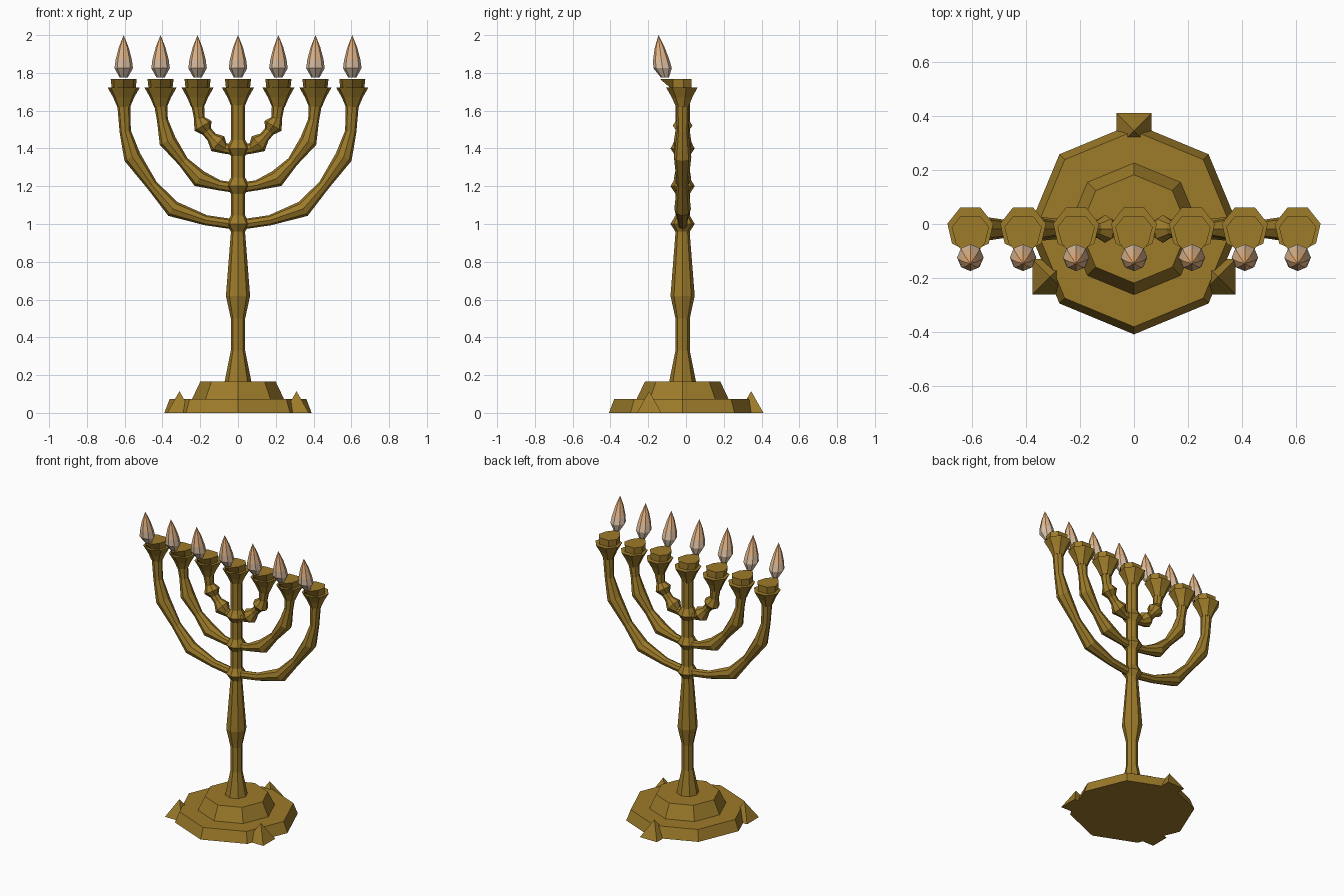
import bpy
import bmesh
import math
from mathutils import Vector

if "Cube" in bpy.data.objects:
    bpy.data.objects.remove(bpy.data.objects["Cube"])

CENTRE_Y = -0.018


def make_material(name, rgb):
    mat = bpy.data.materials.new(name)
    mat.use_nodes = True
    mat.diffuse_color = (*rgb, 1)
    mat.node_tree.nodes["Principled BSDF"].inputs["Base Color"].default_value = (*rgb, 1)
    return mat


gold = make_material("aged_gold", (0.335, 0.197, 0.023))
flame_tip = make_material("flame_orange", (0.80, 0.42, 0.18))
flame_mid = make_material("flame_tan", (0.78, 0.48, 0.26))
flame_body = make_material("flame_beige", (0.75, 0.54, 0.37))
flame_low = make_material("flame_pale", (0.72, 0.56, 0.42))


def loft(name, rings, mats=(gold,)):
    """Skin equal-length rings of points and cap both ends; one material per band."""
    bm = bmesh.new()
    loops = [[bm.verts.new(p) for p in ring] for ring in rings]
    for band, (a, b) in enumerate(zip(loops, loops[1:])):
        for i in range(len(a)):
            j = (i + 1) % len(a)
            face = bm.faces.new((a[i], a[j], b[j], b[i]))
            face.material_index = min(band, len(mats) - 1)
    bm.faces.new(loops[0][::-1])
    bm.faces.new(loops[-1]).material_index = len(mats) - 1
    bmesh.ops.remove_doubles(bm, verts=bm.verts, dist=0.0005)
    bmesh.ops.recalc_face_normals(bm, faces=bm.faces)
    mesh = bpy.data.meshes.new(name)
    bm.to_mesh(mesh)
    bm.free()
    for mat in mats:
        mesh.materials.append(mat)
    obj = bpy.data.objects.new(name, mesh)
    bpy.context.collection.objects.link(obj)
    return obj


def ring(x, y, z, r, sides=8):
    """Horizontal polygon with one corner facing the front."""
    angles = [-math.pi / 2 + math.tau * i / sides for i in range(sides)]
    return [Vector((x + r * math.cos(a), y + r * math.sin(a), z)) for a in angles]


def turned(name, profile, x=0, sides=8):
    return loft(name, [ring(x, CENTRE_Y, z, r, sides) for r, z in profile])


# Stepped octagonal base
turned("base_lower_step", [(0.39, 0), (0.362, 0.073)])
turned("base_upper_step", [(0.245, 0.07), (0.2, 0.165)])

# Three pyramid feet
for i, (x, y) in enumerate([(0, 0.345), (0.31, -0.195), (-0.31, -0.195)]):
    h = 0.065
    square = [Vector((x + sx * h, y + sy * h, 0)) for sx, sy in ((-1, -1), (1, -1), (1, 1), (-1, 1))]
    loft(f"foot_{i + 1}", [square, [Vector((x, y, 0.115)).lerp(p, 0.004) for p in square]])

# Central stem with a knob where each pair of arms joins
stem = [(0.072, 0.16), (0.038, 0.33), (0.038, 0.5), (0.064, 0.62), (0.038, 0.95)]
for z in (1.0, 1.2, 1.4):
    stem += [(0.038, z - 0.04), (0.064, z), (0.038, z + 0.045)]
stem.append((0.038, 1.64))
turned("central_stem", stem)

# Curved arms: path points (x, z, radius), thick at the knobs
arms = {
    "inner": [(0, 1.39, 0.028), (0.07, 1.40, 0.028), (0.107, 1.425, 0.052), (0.14, 1.46, 0.028),
              (0.165, 1.49, 0.028), (0.186, 1.52, 0.052), (0.205, 1.56, 0.028), (0.214, 1.64, 0.035)],
    "middle": [(0, 1.19, 0.027), (0.1, 1.205, 0.027), (0.205, 1.24, 0.046), (0.29, 1.33, 0.029),
               (0.373, 1.44, 0.046), (0.4, 1.55, 0.029), (0.41, 1.64, 0.035)],
    "outer": [(0, 0.995, 0.027), (0.17, 1.02, 0.027), (0.345, 1.08, 0.044), (0.455, 1.205, 0.030),
              (0.56, 1.355, 0.046), (0.597, 1.49, 0.030), (0.605, 1.64, 0.035)],
}


def sweep(name, path, side):
    pts = [Vector((side * x, CENTRE_Y, z)) for x, z, _ in path]
    rings = []
    for i, (p, (_, _, r)) in enumerate(zip(pts, path)):
        tangent = (pts[min(i + 1, len(pts) - 1)] - pts[max(i - 1, 0)]).normalized()
        normal = Vector((-tangent.z, 0, tangent.x))
        rings.append([p + r * (math.cos(a) * normal + math.sin(a) * Vector((0, 1, 0)))
                      for a in (math.tau * k / 8 for k in range(8))])
    return loft(name, rings)


for label, path in arms.items():
    for side, word in ((1, "left"), (-1, "right")):
        sweep(f"{label}_arm_{word}", path, side)

# Cup, spouted lamp and leaning flame on every holder
lamp_half = [(0.036, 0.03), (0.069, -0.012), (0.054, -0.07)]
lamp_outline = [(0, -0.137)] + lamp_half[::-1] + [(-x, y) for x, y in lamp_half]
flame_profile = [(0.022, 1.776, -0.112), (0.049, 1.825, -0.124), (0.043, 1.87, -0.131),
                 (0.026, 1.935, -0.139), (0.0002, 2.0, -0.146)]

for n, x in enumerate((-0.605, -0.41, -0.214, 0, 0.214, 0.41, 0.605), 1):
    turned(f"cup_{n}", [(0.035, 1.62), (0.057, 1.67), (0.087, 1.722)], x, 7)
    top = [Vector((x + px, py, 1.767)) for px, py in lamp_outline]
    bottom = [Vector((x + 0.92 * px, max(py, -0.08), 1.718)) for px, py in lamp_outline]
    loft(f"lamp_{n}", [bottom, top])
    loft(f"flame_{n}", [ring(x, y, z, r) for r, z, y in flame_profile],
         (flame_low, flame_body, flame_mid, flame_tip))
